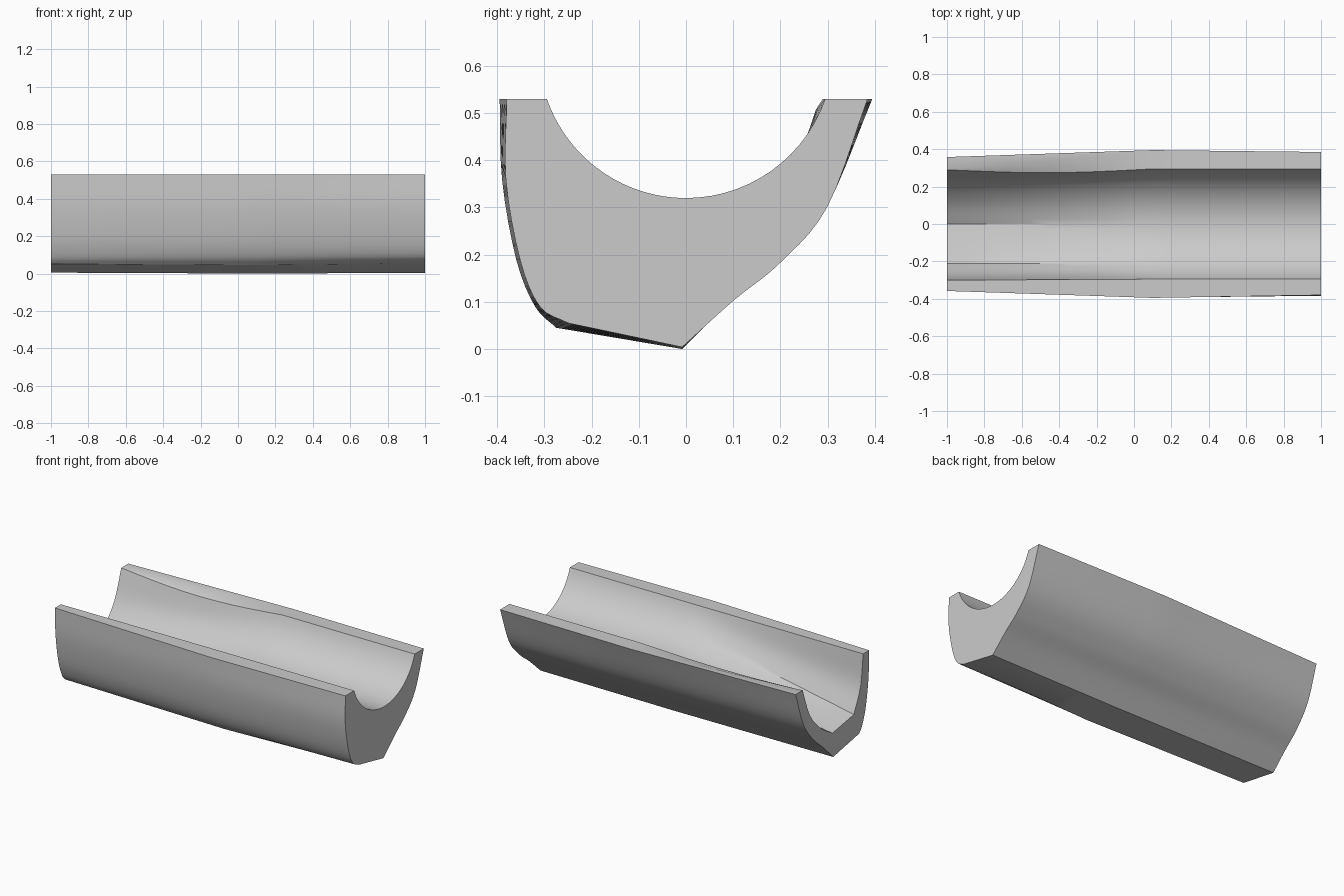
import bpy
import bmesh
import math
from mathutils import Vector

cube = bpy.data.objects.get("Cube")
if cube:
    bpy.data.objects.remove(cube, do_unlink=True)

TOP = 0.53
RADIUS, CENTRE = 0.312, 0.632


def spline(points, count):
    """Catmull-Rom samples through the points, both ends included."""
    p = [Vector(q) for q in points]
    p = [2 * p[0] - p[1]] + p + [2 * p[-1] - p[-2]]
    spans = len(p) - 3
    out = []
    for i in range(count + 1):
        s = min(i * spans / count, spans - 1e-6)
        k, t = int(s), s - int(s)
        a, b, c, d = p[k:k + 4]
        out.append(0.5 * (2 * b + (c - a) * t + (2 * a - 5 * b + 4 * c - d) * t ** 2
                          + (3 * b - a - 3 * c + d) * t ** 3))
    return out


def arc(y0, y1, count):
    """Part of the round groove between two y positions."""
    a0, a1 = (math.asin(y / RADIUS) for y in (y0, y1))
    angles = [a0 + (a1 - a0) * i / count for i in range(count + 1)]
    return [Vector((RADIUS * math.sin(a), CENTRE - RADIUS * math.cos(a))) for a in angles]


def section(front, keel, back, rim_break, groove):
    """Closed outline: front wall, keel, back wall, back rim, groove."""
    pts = spline(front, 16) + [Vector(keel)]
    pts += spline([keel] + back, 20)[1:]
    pts.append(Vector((rim_break, TOP)))
    for i, piece in enumerate(groove):
        pts += piece[1:] if i else piece
    return pts


# Round groove of the thick end and middle
round_groove = [arc(0.295, 0, 14), arc(0, -0.21, 10), arc(-0.21, -0.295, 8)]

# Deep angular groove of the thin end
deep_groove = [spline([(0.29, TOP), (0.22, 0.35), (0.12, 0.235), (0, 0.155)], 14),
               spline([(0, 0.155), (-0.21, 0.19)], 10),
               spline([(-0.21, 0.19), (-0.275, 0.34), (-0.3, TOP)], 8)]

thin_end = section(
    [(-0.358, TOP), (-0.352, 0.36), (-0.325, 0.19), (-0.29, 0.09), (-0.26, 0.052)],
    (-0.008, 0.005),
    [(0.09, 0.1), (0.19, 0.19), (0.285, 0.32), (0.358, TOP)], 0.292, deep_groove)
middle = section(
    [(-0.395, TOP), (-0.39, 0.36), (-0.36, 0.19), (-0.32, 0.09), (-0.275, 0.045)],
    (-0.008, 0),
    [(0.095, 0.1), (0.2, 0.183), (0.3, 0.305), (0.395, TOP)], 0.39, round_groove)
thick_end = section(
    [(-0.38, TOP), (-0.382, 0.36), (-0.352, 0.19), (-0.31, 0.09), (-0.25, 0.055)],
    (-0.008, 0.004),
    [(0.1, 0.102), (0.2, 0.183), (0.3, 0.302), (0.385, TOP)], 0.38, round_groove)

# Loft the outlines along the length
MID_X, STEPS = 0.1, 10
rings = []
for i in range(STEPS):
    t = i / STEPS
    ring = [a.lerp(b, t) for a, b in zip(thin_end, middle)]
    # Slight dip where the back rim turns into the groove
    start = len(ring) - sum(len(g) for g in round_groove) + 2
    for j in range(6):
        ring[start + j] += Vector((-0.018, -0.025)) * math.sin(math.pi * t) * (1 - j / 6)
    rings.append((-1 + t * (1 + MID_X), ring))
for i in range(STEPS + 1):
    t = i / STEPS
    rings.append((MID_X + t * (1 - MID_X), [a.lerp(b, t) for a, b in zip(middle, thick_end)]))

bm = bmesh.new()
loops = [[bm.verts.new((x, p.x, p.y)) for p in ring] for x, ring in rings]
for a, b in zip(loops, loops[1:]):
    for i in range(len(a)):
        k = (i + 1) % len(a)
        bm.faces.new((a[i], a[k], b[k], b[i]))
bm.faces.new(loops[0])
bm.faces.new(loops[-1])
bmesh.ops.remove_doubles(bm, verts=bm.verts, dist=0.0002)
bmesh.ops.recalc_face_normals(bm, faces=bm.faces)
mesh = bpy.data.meshes.new("grooved_trough")
bm.to_mesh(mesh)
bm.free()

trough = bpy.data.objects.new("grooved_trough", mesh)
bpy.context.collection.objects.link(trough)

# Plain grey material
grey = bpy.data.materials.new("plain_grey")
grey.use_nodes = True
colour = (0.6, 0.6, 0.6, 1)
grey.diffuse_color = colour
grey.node_tree.nodes["Principled BSDF"].inputs["Base Color"].default_value = colour
mesh.materials.append(grey)

bpy.ops.object.select_all(action='DESELECT')
trough.select_set(True)
bpy.context.view_layer.objects.active = trough
bpy.ops.object.shade_smooth_by_angle(angle=math.radians(25))
